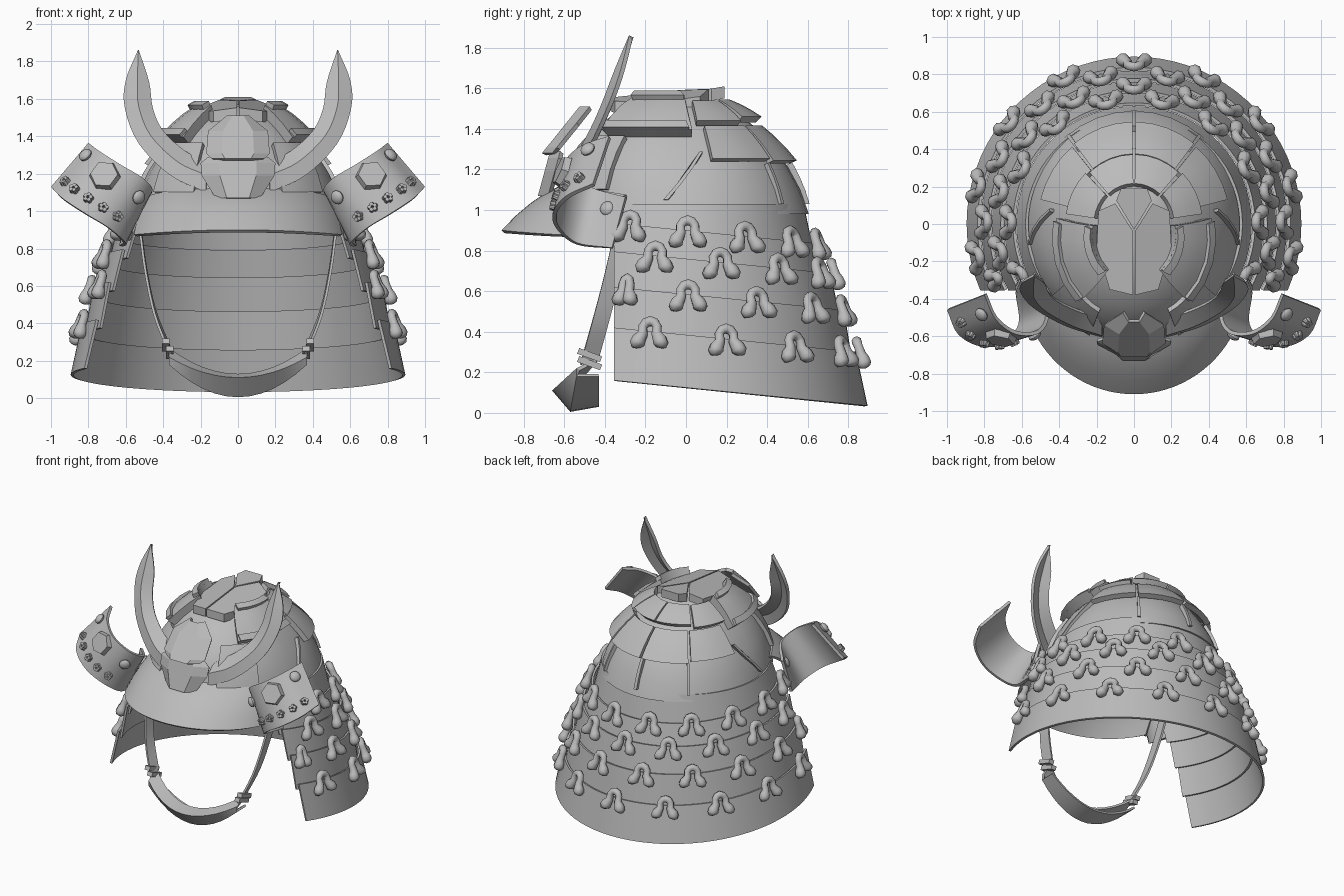
import bpy, bmesh
from math import sin, cos, asin, acos, pi, radians
from mathutils import Vector, Matrix

if "Cube" in bpy.data.objects:
    bpy.data.objects.remove(bpy.data.objects["Cube"])

mat = bpy.data.materials.new("plain_grey")
mat.use_nodes = True
GREY = (0.5, 0.5, 0.5, 1)
mat.diffuse_color = GREY
mat.node_tree.nodes["Principled BSDF"].inputs["Base Color"].default_value = GREY


def finish(bm, name, pair=False, angle=30):
    """Turn a bmesh into one object, or a mirrored left/right pair."""
    bmesh.ops.recalc_face_normals(bm, faces=bm.faces)
    for side in (("left_", "right_") if pair else ("",)):
        if side == "right_":
            bmesh.ops.scale(bm, vec=(-1, 1, 1), verts=bm.verts)
            bmesh.ops.reverse_faces(bm, faces=bm.faces)
        me = bpy.data.meshes.new(side + name)
        bm.to_mesh(me)
        me.materials.append(mat)
        ob = bpy.data.objects.new(side + name, me)
        bpy.context.collection.objects.link(ob)
        bpy.ops.object.select_all(action='DESELECT')
        ob.select_set(True)
        bpy.context.view_layer.objects.active = ob
        bpy.ops.object.shade_smooth_by_angle(angle=radians(angle))
    bm.free()


def loft(bm, rows, thick=0.0):
    """Skin rows of points; optionally give the sheet thickness."""
    grid = [[bm.verts.new(p) for p in row] for row in rows]
    faces = [bm.faces.new((a[i], a[i + 1], b[i + 1], b[i]))
             for a, b in zip(grid, grid[1:]) for i in range(len(a) - 1)]
    if thick:
        bmesh.ops.recalc_face_normals(bm, faces=faces)
        bmesh.ops.solidify(bm, geom=faces, thickness=thick)


def slab(bm, pts, depth):
    """Solid polygon extruded along a depth vector."""
    face = bm.faces.new([bm.verts.new(p) for p in pts])
    ext = bmesh.ops.extrude_face_region(bm, geom=[face], use_keep_orig=True)
    vs = [g for g in ext["geom"] if isinstance(g, bmesh.types.BMVert)]
    bmesh.ops.translate(bm, vec=depth, verts=vs)


def curve(pts, n):
    """Smooth path through the points, n steps per span."""
    p = [Vector(q) for q in pts]
    p = [2 * p[0] - p[1]] + p + [2 * p[-1] - p[-2]]
    out = []
    for a, b, c, d in zip(p, p[1:], p[2:], p[3:]):
        for k in range(n):
            t = k / n
            out.append(0.5 * (2 * b + (c - a) * t + (2 * a - 5 * b + 4 * c - d) * t ** 2
                              + (3 * b - a - 3 * c + d) * t ** 3))
    return out + [p[-2]]


def dome(az, el, lift=0.0):
    """Point on the bowl; azimuth runs from the back toward the left."""
    a, e = radians(az), radians(el)
    deep = 0.6 if cos(a) > 0 else 0.64
    # The back and sides are nearly conical, the front is rounder
    ring = cos(e) - 0.13 * sin(2 * e) * min(1, 1 + cos(a))
    out = lift * cos(e)
    return Vector(((0.57 * ring + out) * sin(a), (deep * ring + out) * cos(a),
                   1 + (0.57 + lift) * sin(e)))


# Bowl, an outer and an inner skin joined at the rim
bm = bmesh.new()
levels = [(el, -.02) for el in (89, 70, 50, 30, 10, -2)] + [(el, 0) for el in (-2, 10, 22, 34, 46, 58, 70, 80, 89)]
loft(bm, [[dome(az, el, lift) for az in range(0, 361, 10)] for el, lift in levels])
bmesh.ops.remove_doubles(bm, verts=bm.verts, dist=0.001)
finish(bm, "bowl")


def shell_plate(name, az0, az1, el0, el1, low, high, thick=0.03, skew=0):
    """Raised plate following the bowl, tilted like a shingle; low and high are its outer lifts."""
    bm = bmesh.new()
    layers = []
    for drop in (0, thick):
        for j in range(4):
            t = (3 - j if drop else j) / 3
            layers.append([dome(az0 + (az1 - az0) * i / 4 + skew * t, el0 + (el1 - el0) * t,
                                low + (high - low) * t - drop) for i in range(5)])
    loft(bm, layers + layers[:1])
    bmesh.ops.remove_doubles(bm, verts=bm.verts, dist=0.0001)
    bmesh.ops.holes_fill(bm, edges=bm.edges[:], sides=0)
    finish(bm, name, True, 25)


shell_plate("lower_back_plate", 1, 38, 23, 44, 0.055, 0.03, 0.04)
shell_plate("lower_flank_plate", 40, 76, 24, 44, 0.055, 0.03, 0.04)
shell_plate("upper_back_plate", 1, 42, 47, 64, 0.06, 0.035, 0.04)
shell_plate("upper_flank_plate", 45, 82, 45, 63, 0.055, 0.035, 0.04)
shell_plate("temple_plate", 86, 142, 39, 64, 0.06, 0.06, 0.06, 6)
shell_plate("temple_upper_ridge", 92, 142, 60, 64, 0.085, 0.085, 0.03, 4)
shell_plate("temple_lower_ridge", 88, 140, 39, 43, 0.08, 0.08, 0.03, 2)
shell_plate("brow_plate", 128, 156, 10, 38, 0.025, 0.025)
shell_plate("back_rib", 0, 1.2, 3, 23, 0.018, 0.03, 0.04)
shell_plate("flank_rib", 37, 39, 3, 23, 0.015, 0.025, 0.04)
shell_plate("side_rib", 98, 100, 5, 29, 0.015, 0.025, 0.04, -18)


# Crown plates
def crown(pts):
    return [(x, y, 1.595 + 0.11 * y - 1.2 * x * x) for x, y in pts]


bm = bmesh.new()
slab(bm, crown([(.005, -.38), (.13, -.35), (.2, -.12), (.19, .07), (.1, .11), (.005, -.04)]), (0, 0, -.06))
finish(bm, "crown_plate", True, 20)
bm = bmesh.new()
slab(bm, crown([(0, -.03), (.095, .125), (.07, .19), (-.07, .19), (-.095, .125)]), (0, 0, -.06))
finish(bm, "crown_back_plate", False, 20)

# Visor
bm = bmesh.new()
rows = []
for t in (0, 0.25, 0.5, 0.75, 1):
    row = []
    for k in range(33):
        f = radians(-68 + 4.25 * k)
        inner = Vector((.54 * sin(f), -.1 - .52 * cos(f), 1.12 - .06 * sin(f) ** 4))
        outer = Vector((.6 * sin(f), -.3 - .61 * cos(f), .9 - .03 * sin(f) ** 2))
        row.append(inner.lerp(outer, t) + Vector((0, 0, .1 * t * (1 - t))))
    rows.append(row)
loft(bm, rows, 0.02)
finish(bm, "visor")

# Neck guard: height and radius of each seam; every row overlaps outside the one above
SEAMS = [(1.03, .59), (.90, .64), (.76, .705), (.585, .77), (.385, .83), (.125, .895)]


def guard(z, r, k, slope=0.1):
    """Ring point, k from 0 to 1, cut off flat at the front."""
    trim = asin(.355 / r)
    a = -trim + (pi + 2 * trim) * k
    return Vector((r * cos(a), r * sin(a), z - slope * r * sin(a)))


for i, ((z0, r0), (z1, r1)) in enumerate(zip(SEAMS, SEAMS[1:])):
    bm = bmesh.new()
    start = r0 + .008 if i else r0 - .01
    down, end = (0.045, r1 - .01) if i < 4 else (0, r1)
    rows = []
    for t in (0, 0.5, 1):
        z, r = z0 + (z1 - down - z0) * t, start + (end - start) * t
        rows.append([guard(z, r, k / 48, 0.1 if i else 0.1 * t) for k in range(49)])
    loft(bm, rows, 0.016)
    finish(bm, "neck_guard_row_%d" % (i + 1))

# Cord knots: a rounded loop with two thick ends
HALF = [(.06, -.08, .3), (.061, -.074, 1.0), (.06, -.057, 1.4), (.052, -.035, 1.3), (.034, -.005, .95), (.036, .03, .85)]
ARCH = HALF + [(.022, .05, .9), (0, .058, .95), (-.022, .05, .9)] + [(-x, y, w) for x, y, w in reversed(HALF)]
cords = bpy.data.curves.new("cord_knots", 'CURVE')
cords.dimensions = '3D'
cords.bevel_depth = 0.027
cords.bevel_resolution = 2
cords.use_fill_caps = True
cords.materials.append(mat)
for i, (z, r) in enumerate(SEAMS[1:5]):
    half = i % 2 == 0
    limit = acos(-.285 / r)
    for k in range(-5 if half else -4, 5):
        a = radians(25.5 * (k + (0.5 if half else 0)))
        squeeze = 0.5 if abs(a) > limit else 1
        a = max(-limit, min(limit, a))
        out, side = Vector((sin(a), cos(a), 0)), Vector((cos(a), -sin(a), 0))
        up = Vector((-.32 * sin(a), -.32 * cos(a), .95))
        mid = out * (r + .03) + Vector((0, 0, z - .1 * r * cos(a) - .005))
        sp = cords.splines.new('POLY')
        sp.points.add(len(ARCH) - 1)
        sp.use_smooth = True
        for pt, (x, y, w) in zip(sp.points, ARCH):
            pt.co = (*(mid + side * x * squeeze + up * y), 1)
            pt.radius = w
bpy.context.collection.objects.link(bpy.data.objects.new("cord_knots", cords))

# Scrolled side wings
LOW = curve([(1, -.46, 1.13), (.94, -.59, 1.07), (.82, -.655, .99), (.69, -.64, .91), (.6, -.54, .83), (.615, -.36, .81)], 5)
TOP = curve([(.8, -.38, 1.365), (.74, -.51, 1.32), (.63, -.59, 1.25), (.5, -.58, 1.17), (.46, -.46, 1.1), (.59, -.29, 1.06)], 5)
bm = bmesh.new()
loft(bm, [[a.lerp(b, s) for s in (0, .5, 1)] for a, b in zip(LOW, TOP)], 0.02)
finish(bm, "wing", True)


def on_wing(i, s, off=0.012):
    """Frame on the wing, z pointing out of its outer (or inner) face."""
    w = (TOP[i] - LOW[i]).normalized()
    d = LOW[i + 1].lerp(TOP[i + 1], s) - LOW[i - 1].lerp(TOP[i - 1], s)
    n = w.cross(d).normalized()
    if off < 0:
        n = -n
    x = w.cross(n).normalized()
    pos = LOW[i].lerp(TOP[i], s) + n * abs(off)
    return Matrix.Translation(pos) @ Matrix((x, n.cross(x), n)).transposed().to_4x4()


bm = bmesh.new()
for i, s, off in ((3, .8, .015), (16, .7, .015), (23, .72, -.015)):
    bmesh.ops.create_uvsphere(bm, u_segments=14, v_segments=8, radius=.038,
                              matrix=on_wing(i, s, off) @ Matrix.Diagonal((1, 1, .6, 1)))
finish(bm, "wing_studs", True)
bm = bmesh.new()
bmesh.ops.create_cone(bm, cap_ends=True, segments=6, radius1=.085, radius2=.075, depth=.035, matrix=on_wing(9, .7))
finish(bm, "wing_hexagon", True, 20)
bm = bmesh.new()
for i in (3, 6, 9, 12, 15):
    for k in range(5):
        offset = Matrix.Rotation(k * 2 * pi / 5, 4, 'Z') @ Matrix.Translation((.016, 0, 0))
        bmesh.ops.create_cone(bm, cap_ends=True, segments=8, radius1=.014, radius2=.01, depth=.026,
                              matrix=on_wing(i, .24) @ offset)
finish(bm, "wing_flowers", True)


# Horns: curved blades with a raised ridge
def blade(pts):
    return curve([(x, -.28 - .2 * (1.86 - z) - .3 * (1.86 - z) ** 2, z) for x, z in pts], 4)


outer = blade([(.17, 1.1), (.36, 1.19), (.53, 1.36), (.605, 1.55), (.6, 1.7), (.535, 1.86)])
inner = blade([(.17, 1.27), (.28, 1.32), (.4, 1.43), (.455, 1.55), (.475, 1.69), (.53, 1.86)])
ridge = [(a + b) / 2 + Vector((0, -.22, .04)) * (a - b).length for a, b in zip(outer, inner)]
bm = bmesh.new()
loft(bm, [outer, ridge, inner], 0.022)
finish(bm, "horn", True, 15)

# Forehead crest: two overlapping faceted plates
for name, half, top_z, top_y, low_z, low_y in (
        ("crest_lower", [(.12, 0), (.195, .55), (.2, .85), (.16, 1)], 1.29, -.67, 1.07, -.73),
        ("crest_upper", [(.14, 0), (.17, .12), (.16, .65), (.06, 1)], 1.51, -.525, 1.28, -.71)):
    bm = bmesh.new()
    rows = []
    for x, t in half:
        y, z = low_y + (top_y - low_y) * t, low_z + (top_z - low_z) * t
        rows.append([(u * x, y + .05 * max(abs(u) - .5, 0) * 2, z) for u in (-1, -.5, .5, 1)])
    loft(bm, rows, 0.022)
    finish(bm, name, False, 10)

# Chin straps and buckles
bm = bmesh.new()
path = curve([(.53, -.31, .9), (.5, -.36, .68), (.45, -.42, .45), (.37, -.475, .25)], 4)
loft(bm, [[p + Vector((0, -.045, -.015)), p + Vector((0, .045, .015))] for p in path], 0.014)
finish(bm, "chin_strap", True)
bm = bmesh.new()
for z, x in ((.285, .385), (.245, .365)):
    m = Matrix.Translation((x, -.475, z)) @ Matrix.Rotation(-.35, 4, 'X') @ Matrix.Diagonal((.04, .12, .03, 1))
    bmesh.ops.create_cube(bm, size=1, matrix=m)
finish(bm, "buckle", True)

# Chin cup
bm = bmesh.new()
rows = []
for k in range(-6, 7):
    u = k / 6
    b, x = 1 - u * u, .37 * u
    rows.append([(x, y0 + dy * b, z0 - dz * b) for y0, dy, z0, dz in (
        (-.44, -.12, .27, .14), (-.54, -.12, .22, .11), (-.54, -.03, .18, .175), (-.43, 0, .18, .15))])
loft(bm, rows, 0.015)
finish(bm, "chin_cup", False, 25)
